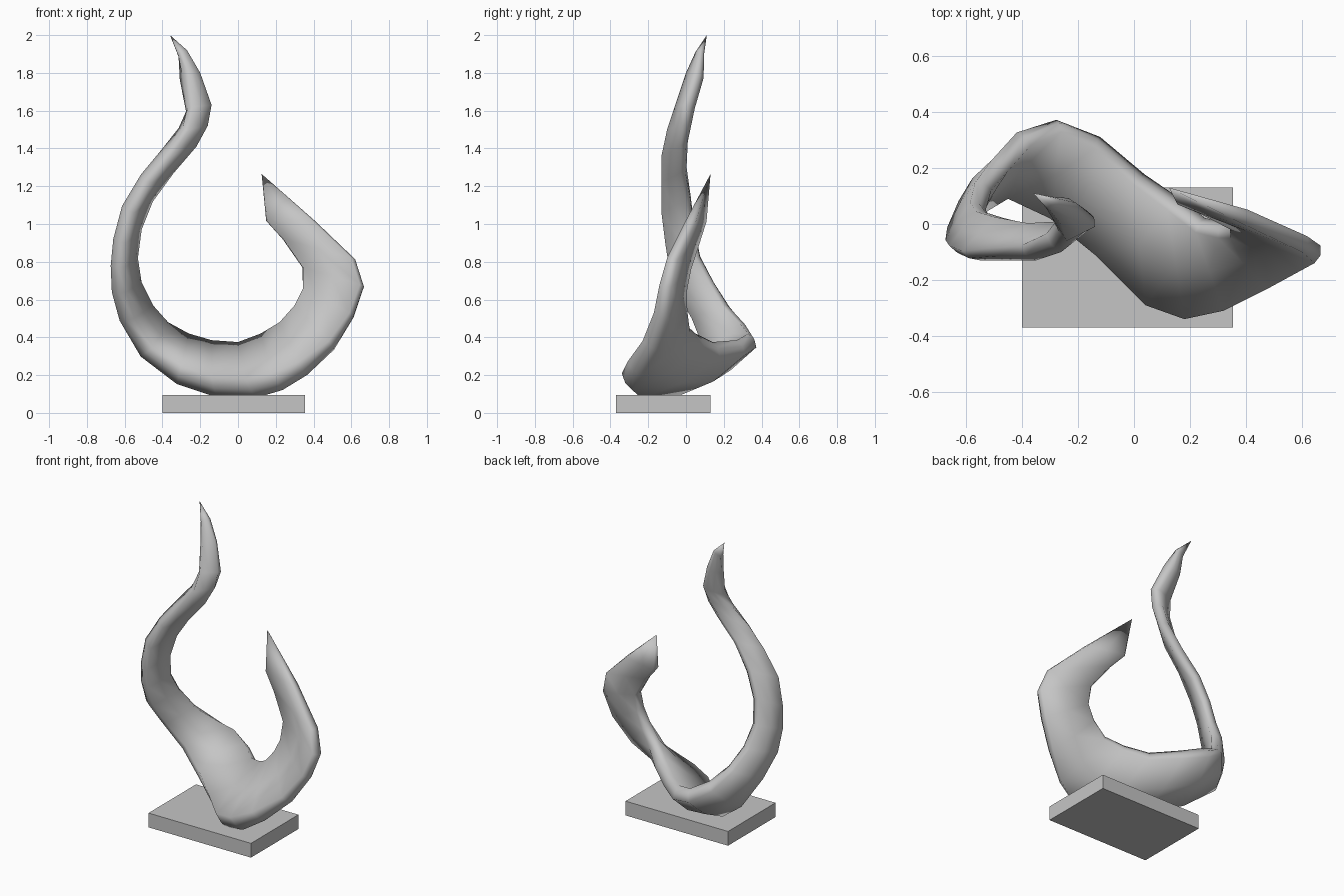
import bpy, bmesh, math
from mathutils import Vector

default = bpy.data.objects.get("Cube")
if default:
    bpy.data.objects.remove(default, do_unlink=True)

grey = bpy.data.materials.new("stone_grey")
grey.use_nodes = True
colour = (0.56, 0.56, 0.56, 1)
grey.diffuse_color = colour
grey.node_tree.nodes["Principled BSDF"].inputs["Base Color"].default_value = colour


def add_object(name, bm):
    """Turn a bmesh into a named object with the shared material."""
    bmesh.ops.recalc_face_normals(bm, faces=bm.faces[:])
    mesh = bpy.data.meshes.new(name)
    bm.to_mesh(mesh)
    bm.free()
    mesh.materials.append(grey)
    obj = bpy.data.objects.new(name, mesh)
    bpy.context.collection.objects.link(obj)
    return obj


# Base plinth
bm = bmesh.new()
bmesh.ops.create_cube(bm, size=1)
bmesh.ops.scale(bm, vec=(0.755, 0.5, 0.095), verts=bm.verts[:])
bmesh.ops.translate(bm, vec=(-0.023, -0.12, 0.0475), verts=bm.verts[:])
add_object("base_plinth", bm)

# Rails of the twisted ribbon, from the tall tip round to the short tip
tall_tip, short_tip = Vector((-.36, .11, 2)), Vector((.125, .13, 1.265))
front_rail = [
    (-.3, .05, 1.91), (-.26, 0, 1.8), (-.24, -.06, 1.62), (-.26, -.1, 1.5),
    (-.35, -.13, 1.36), (-.46, -.13, 1.22), (-.55, -.13, 1.06), (-.59, -.11, .9),
    (-.6, -.09, .77), (-.59, -.05, .64), (-.55, .03, .5), (-.45, .09, .35),
    (-.3, .02, .25), (-.14, -.11, .19), (.04, -.29, .18), (.18, -.34, .21),
    (.32, -.31, .27), (.48, -.23, .38), (.59, -.17, .53), (.645, -.14, .68),
    (.6, -.1, .82), (.39, 0, 1.02)]
back_rail = [
    (-.27, .07, 1.92), (-.2, .045, 1.8), (-.14, -.01, 1.63), (-.16, -.02, 1.52),
    (-.22, -.03, 1.41), (-.34, -.03, 1.27), (-.45, 0, 1.12), (-.51, .02, .97),
    (-.53, .05, .82), (-.51, .12, .69), (-.45, .19, .57), (-.37, .28, .48),
    (-.26, .33, .42), (-.14, .27, .385), (0, .14, .375), (.12, .05, .42),
    (.22, -.03, .48), (.3, -.05, .57), (.345, -.05, .66), (.345, -.02, .77),
    (.24, .035, .92), (.155, .07, 1.02)]
front_rail = [Vector(p) for p in front_rail]
back_rail = [Vector(p) for p in back_rail]
count = len(front_rail)
middles = [tall_tip] + [(a + b) / 2 for a, b in zip(front_rail, back_rail)] + [short_tip]


def section(i):
    """Eight points: flat inner face, rounded edges and a bulged outer face."""
    a, b = front_rail[i], back_rail[i]
    across = (b - a).normalized()
    along = (middles[i + 2] - middles[i]).normalized()
    out = across.cross(along).normalized()
    belly = math.exp(-((i - 14) / 4) ** 2)
    thick = (0.09 - 0.04 * i / count + 0.06 * belly) * min(1, (i + 1) / 2)
    round_off = across * 0.012
    front, back = out * thick, out * thick * 0.75
    bulge = out * 0.035 * belly
    return [a, (a + b) / 2, b, b + back / 2 + round_off, b + back,
            (a + b + front + back) / 2 + bulge, a + front,
            a + front / 2 - round_off]


# Ribbon skin, closed to a point at both tips
bm = bmesh.new()
rings = [[bm.verts.new(p) for p in section(i)] for i in range(count)]
for ring, following in zip(rings, rings[1:]):
    for k in range(len(ring)):
        n = (k + 1) % len(ring)
        bm.faces.new((ring[k], ring[n], following[n], following[k]))
for ring, tip in ((rings[0], tall_tip), (rings[-1], short_tip)):
    point = bm.verts.new(tip)
    for k in range(len(ring)):
        bm.faces.new((ring[k], ring[(k + 1) % len(ring)], point))
ribbon = add_object("twisted_ribbon", bm)

bpy.ops.object.select_all(action="DESELECT")
ribbon.select_set(True)
bpy.context.view_layer.objects.active = ribbon
bpy.ops.object.shade_smooth_by_angle(angle=math.radians(100))
